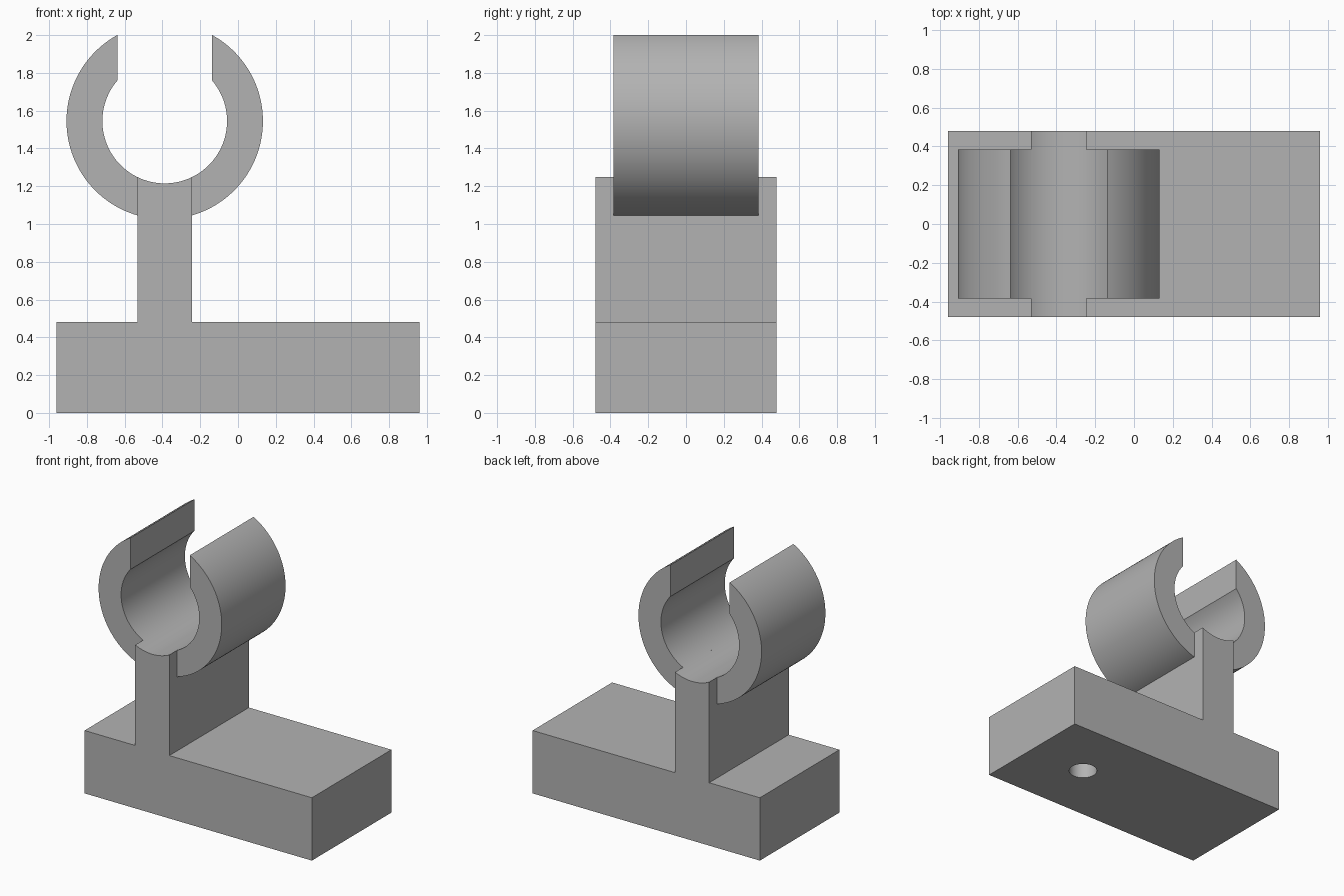
import bpy
import bmesh
from math import asin, acos, cos, sin, pi, radians

if "Cube" in bpy.data.objects:
    bpy.data.objects.remove(bpy.data.objects["Cube"], do_unlink=True)

CX, CZ = -0.388, 1.545           # clip axis
R_OUT, R_IN = 0.52, 0.33         # clip radii
POST = 0.144                     # half thickness of the post
SLOT = 0.25                      # half width of the clip opening
BASE_X, BASE_Y, BASE_H = 0.96, 0.48, 0.48
CLIP_Y = 0.385
HOLE_X, HOLE_R, HOLE_DEPTH = 0.48, 0.10, 0.36

grey = bpy.data.materials.new("light grey")
grey.use_nodes = True
colour = (0.45, 0.45, 0.45, 1)
grey.diffuse_color = colour
grey.node_tree.nodes["Principled BSDF"].inputs["Base Color"].default_value = colour


def arc(radius, start, end, steps):
    """Points around the clip axis, angles in radians."""
    angles = [start + (end - start) * i / steps for i in range(steps + 1)]
    return [(CX + radius * cos(a), CZ + radius * sin(a)) for a in angles]


def extrude(name, profile, half_depth):
    """Extrude an x-z profile symmetrically along y."""
    bm = bmesh.new()
    face = bm.faces.new([bm.verts.new((x, -half_depth, z)) for x, z in profile])
    result = bmesh.ops.extrude_face_region(bm, geom=[face])
    verts = [v for v in result["geom"] if isinstance(v, bmesh.types.BMVert)]
    bmesh.ops.translate(bm, verts=verts, vec=(0, 2 * half_depth, 0))
    bmesh.ops.recalc_face_normals(bm, faces=bm.faces)
    mesh = bpy.data.meshes.new(name)
    bm.to_mesh(mesh)
    bm.free()
    mesh.materials.append(grey)
    obj = bpy.data.objects.new(name, mesh)
    bpy.context.collection.objects.link(obj)
    return obj


def smooth(obj):
    bpy.ops.object.select_all(action="DESELECT")
    obj.select_set(True)
    bpy.context.view_layer.objects.active = obj
    bpy.ops.object.shade_smooth_by_angle(angle=radians(25))


# Base and post in one profile, with the post top hollowed to the bore
half = asin(POST / R_IN)
saddle = arc(R_IN, -pi / 2 + half, -pi / 2 - half, 16)
profile = [(-BASE_X, 0), (BASE_X, 0), (BASE_X, BASE_H), (CX + POST, BASE_H)]
profile += saddle + [(CX - POST, BASE_H), (-BASE_X, BASE_H)]
stand = extrude("base_and_post", profile, BASE_Y)

# Blind screw hole in the underside
bpy.ops.mesh.primitive_cylinder_add(vertices=64, radius=HOLE_R, depth=2 * HOLE_DEPTH,
                                    location=(HOLE_X, 0, 0))
cutter = bpy.context.object
cutter.name = "screw_hole_cutter"
cutter.data.materials.append(grey)
hole = stand.modifiers.new("screw hole", "BOOLEAN")
hole.operation = "DIFFERENCE"
hole.solver = "EXACT"
hole.object = cutter
bpy.ops.object.select_all(action="DESELECT")
stand.select_set(True)
bpy.context.view_layer.objects.active = stand
bpy.ops.object.modifier_apply(modifier=hole.name)
bpy.data.objects.remove(cutter, do_unlink=True)
smooth(stand)

# Two curved jaws, from the post side up to the vertical slot edge
outer = arc(R_OUT, -acos(POST / R_OUT), acos(SLOT / R_OUT), 64)
inner = arc(R_IN, acos(SLOT / R_IN), -acos(POST / R_IN), 64)
jaw = outer + inner
smooth(extrude("left_jaw", jaw, CLIP_Y))
smooth(extrude("right_jaw", [(2 * CX - x, z) for x, z in jaw], CLIP_Y))
